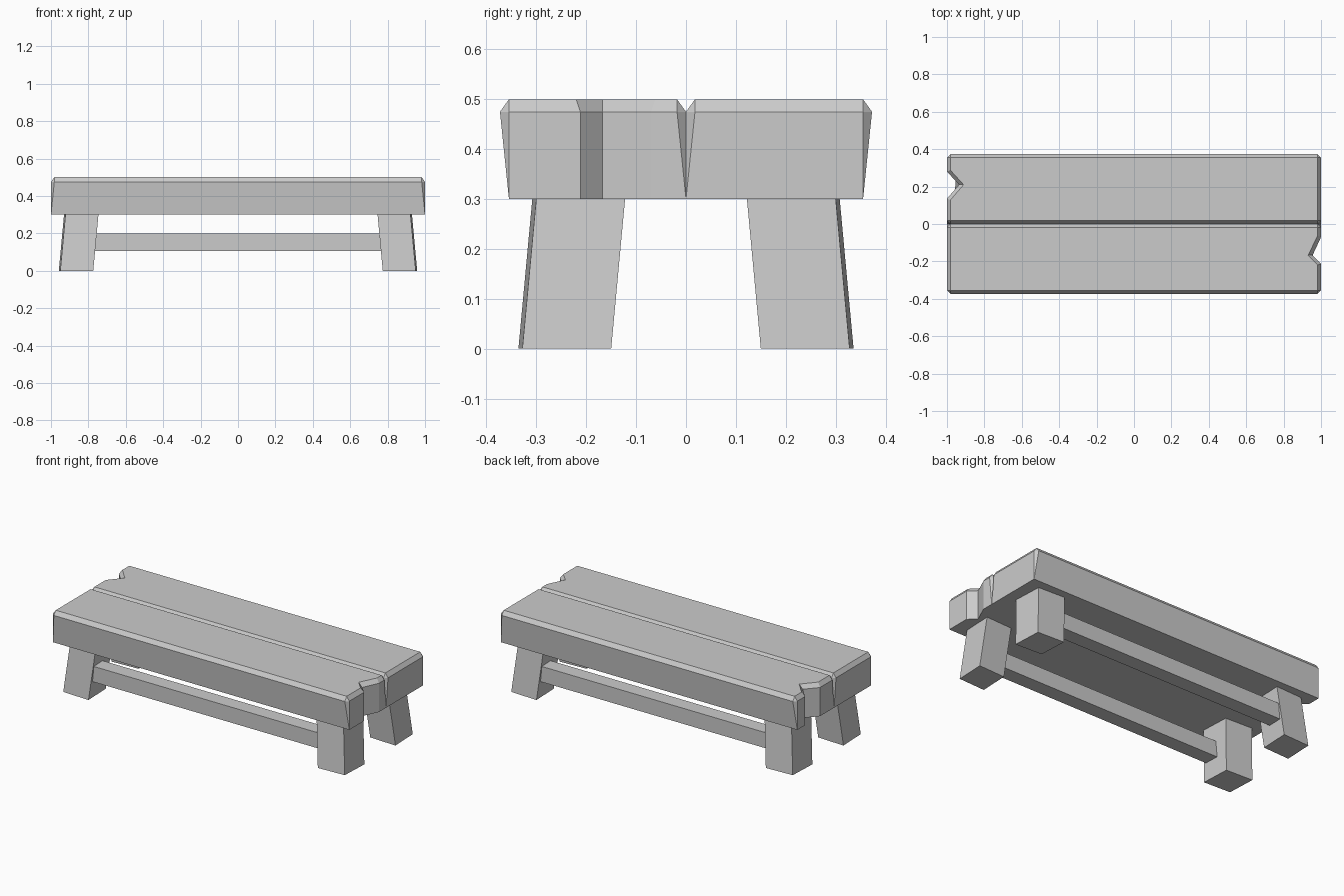
import bpy, bmesh
from mathutils import Vector

if "Cube" in bpy.data.objects:
    bpy.data.objects.remove(bpy.data.objects["Cube"])

C = 0.018          # chamfer inset
W, L = 0.373, 1.0  # plank width and half length


def loft(name, rings):
    """Closed solid through stacked rings of equal point count."""
    bm = bmesh.new()
    vs = [[bm.verts.new(p) for p in r] for r in rings]
    n = len(rings[0])
    for a, b in zip(vs, vs[1:]):
        for i in range(n):
            j = (i + 1) % n
            bm.faces.new((a[i], a[j], b[j], b[i]))
    bm.faces.new(vs[0][::-1])
    bm.faces.new(vs[-1])
    bmesh.ops.remove_doubles(bm, verts=bm.verts, dist=1e-5)
    bmesh.ops.recalc_face_normals(bm, faces=bm.faces)
    me = bpy.data.meshes.new(name)
    bm.to_mesh(me)
    bm.free()
    ob = bpy.data.objects.new(name, me)
    bpy.context.collection.objects.link(ob)
    return ob


def plank(name, side, tip, hi, lo):
    """Seat plank with a split in one end; side -1 turns it half a circle."""
    tx, ty = tip
    yo = W - C
    notch = [(-L, hi), (tx, ty), (-L, lo)]
    bottom = [(-L, 0), (L, 0), (L, 0), (L, yo), (L, yo), (-L, yo), (-L, yo)] + notch + [(-L, 0)]
    mid = [(-L + C, 0), (L - C, 0), (L, C), (L, yo), (L - C, W), (-L + C, W), (-L, yo)] + notch + [(-L, C)]
    top = [(-L + C, C), (L - C, C), (L - C, C), (L - C, yo), (L - C, yo), (-L + C, yo), (-L + C, yo),
           (-L + C, hi + 0.008), (tx + 0.024, ty), (-L + C, lo - 0.008), (-L + C, C)]
    rings = [[(side * x, side * y, z) for x, y in r]
             for r, z in ((bottom, 0.3), (mid, 0.475), (top, 0.5))]
    return loft(name, rings)


# Seat planks
plank("back_seat_plank", 1, (-0.935, 0.21), 0.28, 0.136)
plank("front_seat_plank", -1, (-0.955, 0.167), 0.212, 0.07)

# Splayed legs: skewed square section leaning inwards to the top
foot = [(0.774, 0.336), (0.950, 0.328), (0.958, 0.150), (0.782, 0.158)]
for sx, xn in ((-1, "left"), (1, "right")):
    for sy, yn in ((-1, "front"), (1, "back")):
        rings = [[(sx * (x - d), sy * (y - d), z) for x, y in foot]
                 for d, z in ((0, 0), (0.028, 0.302))]
        loft(f"{yn}_{xn}_leg", rings)

# Long stretcher bars between the legs
for sy, yn in ((-1, "front"), (1, "back")):
    rings = [[(x, sy * y, z) for x in (-0.82, 0.82) for y in ((0.22, 0.31) if x < 0 else (0.31, 0.22))]
             for z in (0.105, 0.2)]
    loft(f"{yn}_stretcher", rings)
